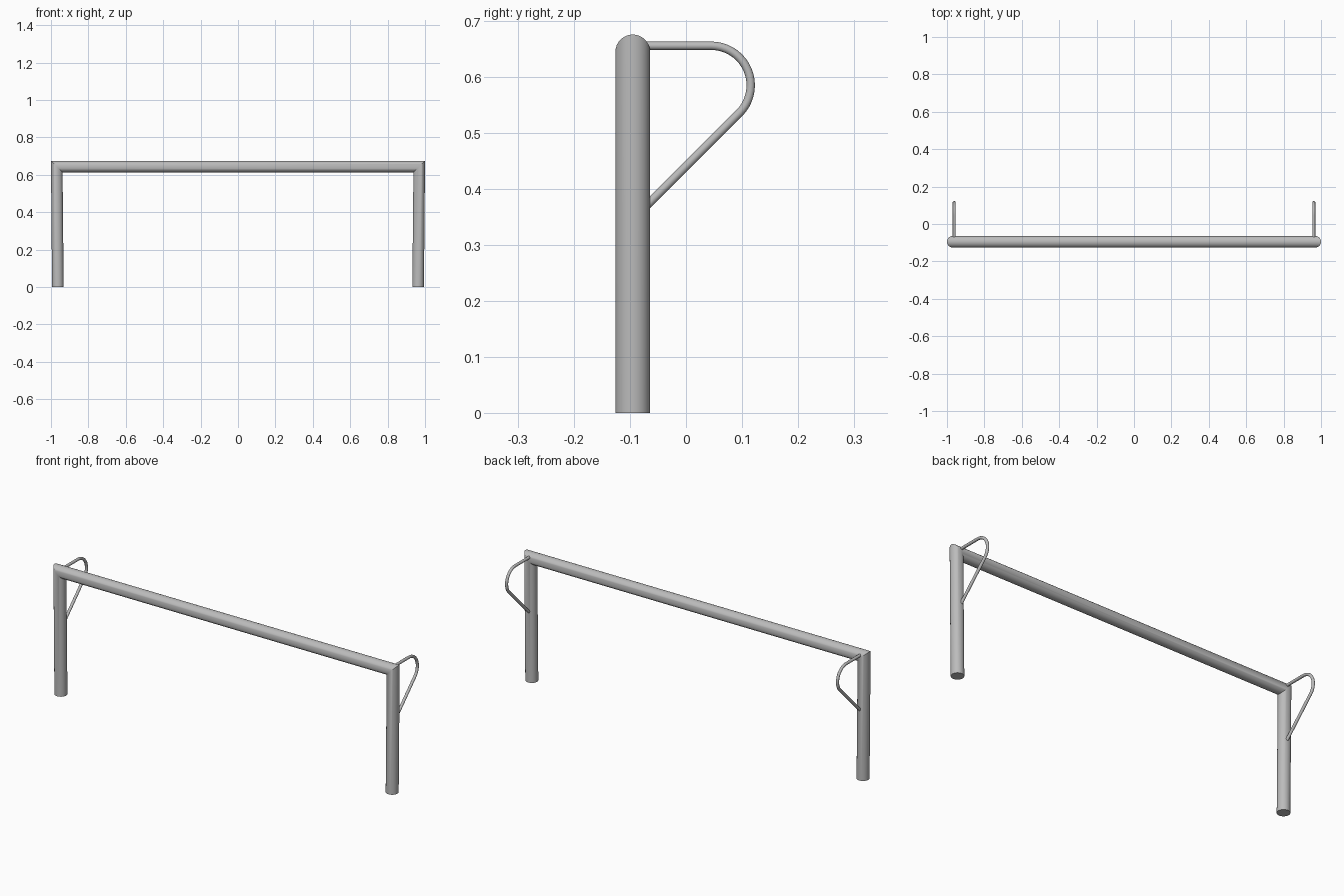
import bpy, bmesh
from math import sin, cos, pi, radians
from mathutils import Vector

cube = bpy.data.objects.get("Cube")
if cube:
    bpy.data.objects.remove(cube)

metal = bpy.data.materials.new("grey metal")
metal.use_nodes = True
GREY = (0.5, 0.5, 0.5, 1)
metal.diffuse_color = GREY
metal.node_tree.nodes["Principled BSDF"].inputs["Base Color"].default_value = GREY


def loft(name, rings):
    """Skin a list of equal rings of points and cap both ends."""
    bm = bmesh.new()
    rows = [[bm.verts.new(p) for p in ring] for ring in rings]
    n = len(rows[0])
    for a, b in zip(rows, rows[1:]):
        for i in range(n):
            j = (i + 1) % n
            bm.faces.new((a[i], a[j], b[j], b[i]))
    bm.faces.new(rows[0])
    bm.faces.new(rows[-1])
    bmesh.ops.recalc_face_normals(bm, faces=bm.faces)
    mesh = bpy.data.meshes.new(name)
    bm.to_mesh(mesh)
    bm.free()
    mesh.materials.append(metal)
    ob = bpy.data.objects.new(name, mesh)
    bpy.context.collection.objects.link(ob)
    bpy.ops.object.select_all(action="DESELECT")
    ob.select_set(True)
    bpy.context.view_layer.objects.active = ob
    bpy.ops.object.shade_smooth_by_angle(angle=radians(35))
    return ob


# Mitred frame: post, crossbar, post
R, Y = 0.031, -0.095
FOOT_X, TOP_X, TOP_Z = 0.963, 0.969, 0.644


def frame_ring(side, x, z, lift):
    ring = []
    for k in range(32):
        a = 2 * pi * k / 32
        out = R * sin(a)
        ring.append((side * (x + out), Y + R * cos(a), z + lift * out))
    return ring


loft("goal_frame", [frame_ring(-1, FOOT_X, 0, 0),
                    frame_ring(-1, TOP_X, TOP_Z, 1),
                    frame_ring(1, TOP_X, TOP_Z, 1),
                    frame_ring(1, FOOT_X, 0, 0)])

# Bent rod brackets behind each post
ROD, BEND = 0.0075, 0.0705
centre = Vector((0, 0.045, 0.5845))
path = [(Vector((0, -0.085, centre.z + BEND)), pi / 2)]
for k in range(19):
    t = pi / 2 - k / 18 * 0.75 * pi
    path.append((centre + BEND * Vector((0, cos(t), sin(t))), t))
end, t_end = path[-1]
path.append((end - Vector((0, 0.175, 0.175)), t_end))

for side, label in ((1, "left"), (-1, "right")):
    rings = []
    for p, t in path:
        normal = Vector((0, cos(t), sin(t)))
        base = p + Vector((side * 0.962, 0, 0))
        rings.append([base + ROD * (Vector((cos(a), 0, 0)) + normal * sin(a))
                      for a in (2 * pi * k / 16 for k in range(16))])
    loft(label + "_net_bracket", rings)
